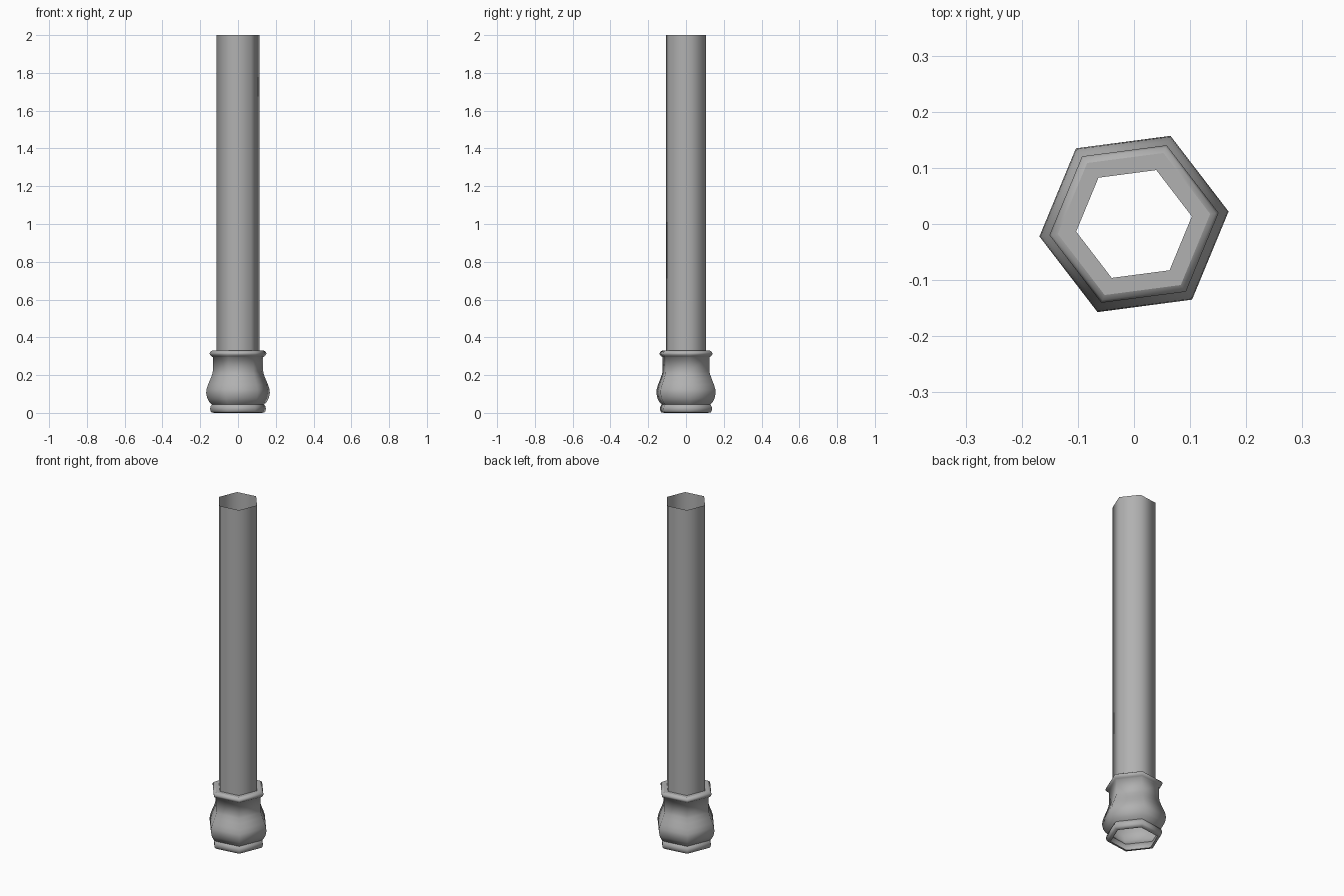
import bpy, bmesh
from math import cos, sin, pi, radians

if "Cube" in bpy.data.objects:
    bpy.data.objects.remove(bpy.data.objects["Cube"])

SIDES = 6
TURN = radians(7.5)

# Dark grey metal
metal = bpy.data.materials.new("dark_grey")
metal.diffuse_color = (0.44, 0.44, 0.44, 1.0)
metal.use_nodes = True
metal.node_tree.nodes["Principled BSDF"].inputs["Base Color"].default_value = metal.diffuse_color


def hex_sweep(name, profile):
    """Sweep (radius, z) points round the z axis as a six-sided open shell."""
    bm = bmesh.new()
    rings = []
    for r, z in profile:
        rings.append([bm.verts.new((r * cos(TURN + 2 * pi * i / SIDES),
                                    r * sin(TURN + 2 * pi * i / SIDES), z))
                      for i in range(SIDES)])
    for low, high in zip(rings, rings[1:]):
        for i in range(SIDES):
            j = (i + 1) % SIDES
            bm.faces.new((low[i], low[j], high[j], high[i]))
    mesh = bpy.data.meshes.new(name)
    bm.to_mesh(mesh)
    bm.free()
    mesh.materials.append(metal)
    obj = bpy.data.objects.new(name, mesh)
    bpy.context.collection.objects.link(obj)
    bpy.ops.object.select_all(action='DESELECT')
    obj.select_set(True)
    bpy.context.view_layer.objects.active = obj
    bpy.ops.object.shade_smooth_by_angle(angle=radians(62))
    return obj


# Hollow shaft, open at the top
hex_sweep("shaft", [(0.114, 0.33), (0.114, 2.0)])

# Base: foot moulding, bulb, neck and collar
hex_sweep("base", [
    (0.124, 0.0), (0.141, 0.002), (0.147, 0.010), (0.149, 0.022),
    (0.147, 0.034), (0.139, 0.044),
    (0.153, 0.058), (0.164, 0.077), (0.170, 0.105), (0.168, 0.125),
    (0.160, 0.150), (0.147, 0.180), (0.137, 0.207), (0.134, 0.222),
    (0.134, 0.295),
    (0.143, 0.300), (0.150, 0.308), (0.152, 0.315), (0.147, 0.324),
    (0.137, 0.330),
])

# Flat ledge closing the collar around the shaft
hex_sweep("collar_ledge", [(0.137, 0.33), (0.104, 0.33)])
